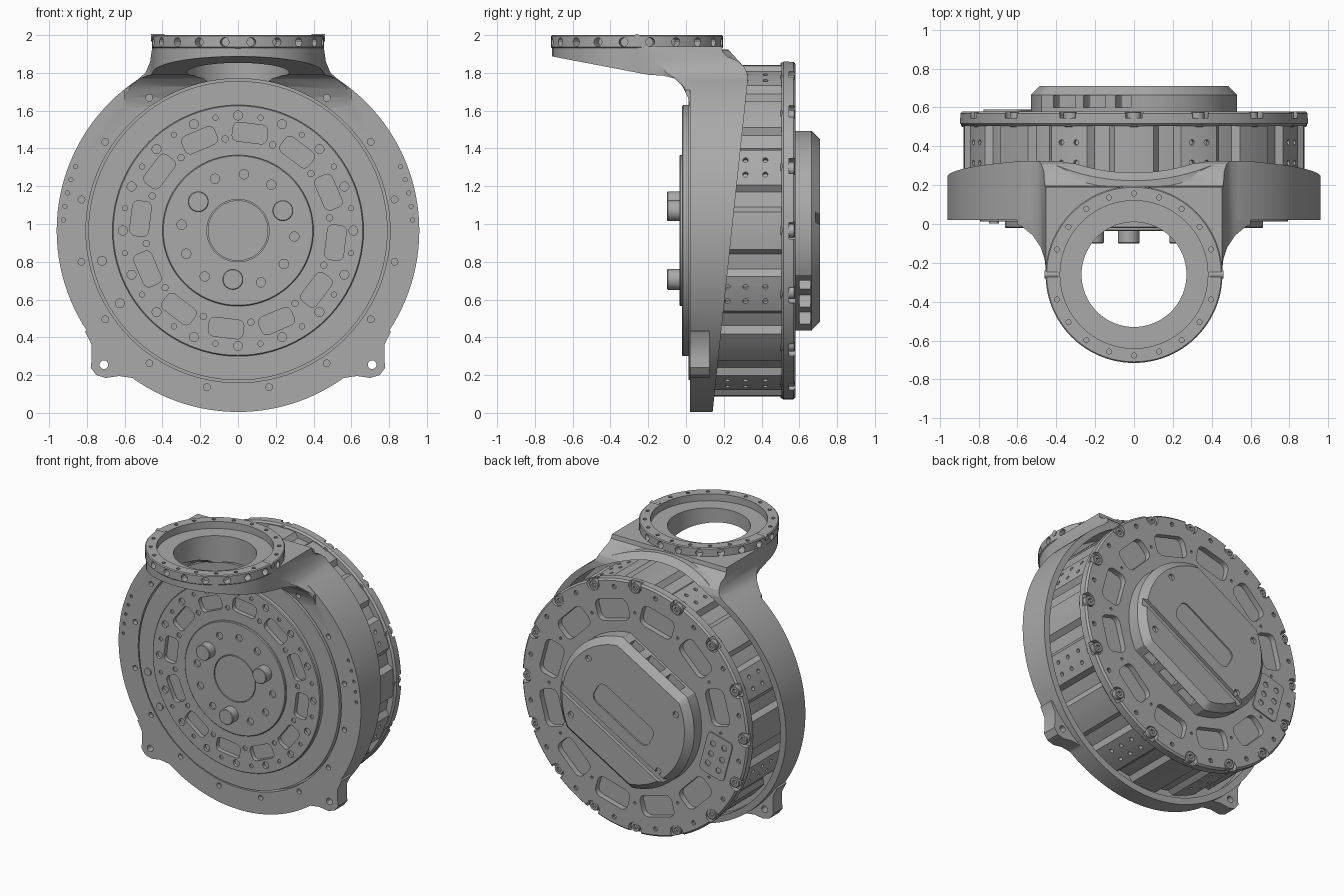
import bpy, bmesh, math
from mathutils import Matrix, Vector

cube = bpy.data.objects.get("Cube")
if cube:
    bpy.data.objects.remove(cube, do_unlink=True)

CZ = 0.965        # height of the main axis
RY = -0.26        # depth of the neck ring axis

grey = bpy.data.materials.new("machined grey")
grey.use_nodes = True
grey.diffuse_color = (0.4, 0.4, 0.4, 1)
grey.node_tree.nodes["Principled BSDF"].inputs["Base Color"].default_value = (0.4, 0.4, 0.4, 1)


def add_object(name, bm):
    bmesh.ops.recalc_face_normals(bm, faces=bm.faces)
    mesh = bpy.data.meshes.new(name)
    bm.to_mesh(mesh)
    bm.free()
    mesh.materials.append(grey)
    obj = bpy.data.objects.new(name, mesh)
    bpy.context.collection.objects.link(obj)
    return obj


def apply(obj, mod):
    bpy.context.view_layer.objects.active = obj
    bpy.ops.object.modifier_apply(modifier=mod.name)


def prism(name, outlines, axis, a, b, bevel=0, segments=1):
    """Extrude 2D outlines along an axis from a to b."""
    place = {"x": lambda p, t: (t, p[0], p[1]),
             "y": lambda p, t: (p[0], t, p[1]),
             "z": lambda p, t: (p[0], p[1], t)}[axis]
    bm = bmesh.new()
    for pts in outlines:
        low = [bm.verts.new(place(p, a)) for p in pts]
        high = [bm.verts.new(place(p, b)) for p in pts]
        bm.faces.new(low)
        bm.faces.new(high)
        for i in range(len(pts)):
            j = (i + 1) % len(pts)
            bm.faces.new((low[i], low[j], high[j], high[i]))
    obj = add_object(name, bm)
    if bevel:
        mod = obj.modifiers.new("bevel", "BEVEL")
        mod.width, mod.segments = bevel, segments
        mod.limit_method, mod.angle_limit = "ANGLE", math.radians(60)
        apply(obj, mod)
    return obj


def combine(obj, other, operation="DIFFERENCE"):
    mod = obj.modifiers.new("combine", "BOOLEAN")
    mod.operation, mod.object, mod.solver = operation, other, "EXACT"
    apply(obj, mod)
    bpy.data.objects.remove(other, do_unlink=True)


def polar(r, deg, cx=0, cy=CZ):
    t = math.radians(deg)
    return (cx + r * math.cos(t), cy + r * math.sin(t))


def circle(r, c=(0, CZ), n=96):
    return [polar(r, 360 * i / n, *c) for i in range(n)]


def holes(r, radius, angles, c=(0, CZ), n=14):
    return [circle(r, polar(radius, a, *c), n) for a in angles]


def slot(u, v, w, h, round_r, turn):
    """Rounded rectangle at (u, v) in a frame turned about the main axis."""
    pts = []
    for k, (sx, sy) in enumerate(((1, 1), (-1, 1), (-1, -1), (1, -1))):
        c = (u + sx * (w / 2 - round_r), v + sy * (h / 2 - round_r))
        pts += [polar(round_r, 90 * k + 22.5 * i, *c) for i in range(5)]
    t = math.radians(turn)
    return [(x * math.cos(t) - y * math.sin(t),
             CZ + x * math.sin(t) + y * math.cos(t)) for x, y in pts]


def radial_holes(name, centre, dirs, r0, r1, size):
    """Cylinders pointing outward; dirs holds (direction, offset) pairs."""
    bm = bmesh.new()
    for d, off in dirs:
        d = Vector(d)
        m = Matrix.Translation(Vector(centre) + Vector(off) + d * (r0 + r1) / 2)
        bmesh.ops.create_cone(bm, cap_ends=True, segments=12, radius1=size, radius2=size,
                              depth=r1 - r0, matrix=m @ d.to_track_quat("Z", "Y").to_matrix().to_4x4())
    return add_object(name, bm)


def every(step, start=0):
    return [start + step * i for i in range(round(360 / step))]


def mirrored(half):
    return half + [(-x, y) for x, y in reversed(half)]


# Housing: round flange with a slanted back, merged with the neck
housing = prism("housing", [circle(0.96, n=128)], "y", 0.02, 0.5)
slant = [(0, -0.1), (0.13, -0.1), (0.325, 1.74), (0.325, 1.79), (0.3, 1.84), (0.2, 1.95), (0, 1.95)]
combine(housing, prism("slant", [slant], "x", -1.2, 1.2), "INTERSECT")

plan = mirrored([polar(0.45, a, 0, RY) for a in range(-86, 1, 6)]
                + [(0.46, -0.18), (0.48, -0.12), (0.52, -0.06), (0.58, -0.01), (0.68, 0.021), (0.68, 0.4)])
neck = prism("neck", [plan], "z", 1.45, 1.94)
side = [(-0.75, 1.94), (-0.75, 1.895), (-0.2, 1.79), (-0.12, 1.785), (-0.06, 1.77), (-0.02, 1.73),
        (0.01, 1.67), (0.025, 1.6), (0.03, 1.5), (0.29, 1.5), (0.325, 1.74), (0.325, 1.79),
        (0.31, 1.83), (0.27, 1.865), (0.22, 1.885), (0.195, 1.91), (0.19, 1.94)]
combine(neck, prism("side", [side], "x", -1, 1), "INTERSECT")
front = mirrored([(0.6, 1.4), (0.6, 1.71), (0.53, 1.765), (0.49, 1.8), (0.465, 1.86), (0.452, 1.95)])
combine(neck, prism("front", [front], "y", -1, 1), "INTERSECT")
combine(housing, neck, "UNION")

# Two mounting ears
ear_half = [(0.45, 0.14), (0.56, 0.185), (0.63, 0.195), (0.7, 0.185), (0.75, 0.2), (0.78, 0.24),
            (0.775, 0.28), (0.775, 0.36), (0.81, 0.43), (0.7, 0.5)]
for s in (1, -1):
    combine(housing, prism("ear", [[(s * x, z) for x, z in ear_half]], "y", 0.02, 0.125), "UNION")

# Bore, front recess, rear clearance and flange holes
combine(housing, prism("bore", [circle(0.27, (0, RY), 64)], "z", 1.6, 2.1))
combine(housing, prism("recess", [circle(0.805)], "y", -0.2, 0.06))
combine(housing, prism("clearance", [circle(0.915)], "y", 0.1, 0.6))
flange_holes = holes(0.018, 0.845, every(22.5, 11.25))
for s in (0, 1):
    flange_holes += holes(0.011, 0.925, [180 * s + (1 - 2 * s) * a for a in (3.5, 8, 12.5, 17, 21.5)], n=10)
combine(housing, prism("flange_holes", flange_holes, "y", 0, 0.05))
combine(housing, prism("ear_holes", [circle(0.023, (s * 0.71, 0.255), 16) for s in (1, -1)], "y", -0.1, 0.3))

# Ring on top of the neck
ring = prism("neck_ring", [circle(0.455, (0, RY))], "z", 1.93, 2.0, 0.006)
combine(ring, prism("step", [circle(0.38, (0, RY))], "z", 1.95, 2.1))
combine(ring, prism("bore", [circle(0.27, (0, RY), 64)], "z", 1.8, 2.1))
combine(ring, prism("ring_holes", holes(0.013, 0.417, every(18), (0, RY), 10), "z", 1.97, 2.1))
ring_dirs = [((*polar(1, a, 0, 0), 0), (0, 0, 0)) for a in every(18, 9)]
combine(ring, radial_holes("side_holes", (0, RY, 1.963), ring_dirs, 0.4, 0.5, 0.024))
radial_holes("ring_pins", (0, RY, 1.985), [((s, 0, 0), (0, 0, 0)) for s in (1, -1)], 0.39, 0.46, 0.02)

# Front rotating discs
prism("outer_disc", [circle(0.792)], "y", 0.012, 0.12)
disc = prism("middle_disc", [circle(0.665)], "y", -0.02, 0.1, 0.005)
combine(disc, prism("slots", [slot(0.52, 0, 0.1, 0.185, 0.03, a) for a in every(30, -7)], "y", -0.1, 0.02))
combine(disc, prism("large_holes", holes(0.024, 0.61, every(22.5)), "y", -0.1, 0))
combine(disc, prism("small_holes", holes(0.014, 0.61, every(22.5, 11.25), n=10)
                    + holes(0.017, 0.49, every(30, 8), n=10), "y", -0.1, -0.01))
hub = prism("front_hub", [circle(0.4)], "y", -0.035, 0.05, 0.005)
combine(hub, prism("groove", [circle(0.165, n=64)], "y", -0.1, -0.022))
combine(hub, prism("hub_holes", holes(0.025, 0.3, [a for a in every(30, -6) if a % 120 != 24]), "y", -0.1, -0.01))
prism("centre_cap", [circle(0.16, n=64)], "y", -0.034, 0)
prism("drive_pins", holes(0.055, 0.26, (24, 144, 264), n=32), "y", -0.1, 0, 0.004)
prism("front_screws", [circle(0.026, c, 16) for c in ((-0.72, 0.805), (-0.625, 0.58))], "y", 0.003, 0.05)

# Ribbed drum with groups of side holes
rib = []
for a in every(22.5):
    rib += [polar(0.878, a + d) for d in (-6.5, -3, 0, 3, 6.5)] + [polar(0.845, a + d) for d in (8.5, 11.25, 14)]
drum = prism("drum", [rib], "y", 0.08, 0.51)
drum_dirs = []
for a in every(45, 22.5):
    for d in (-2.7, 2.7):
        x, z = polar(1, a + d, 0, 0)
        drum_dirs += [((x, 0, z), (0, y, 0)) for y in (0.22, 0.315, 0.42)]
combine(drum, radial_holes("drum_holes", (0, 0, CZ), drum_dirs, 0.85, 0.93, 0.014))

# Back plate with edge notches, windows and bolts
plate = prism("back_plate", [circle(0.895, n=128)], "y", 0.505, 0.58, 0.012)
combine(plate, prism("notches", holes(0.05, 0.87, every(22.5), n=20), "y", 0.545, 0.7))
combine(plate, prism("windows", [slot(0.68, 0, 0.15, 0.26, 0.045, a) for a in every(30, 15) if a != 195],
                     "y", 0.54, 0.7))
combine(plate, prism("plate_holes", holes(0.016, 0.84, every(22.5, 11.25), n=10)
                     + holes(0.01, 0.68, every(30), n=8), "y", 0.56, 0.7))
bolts = prism("edge_bolts", holes(0.036, 0.853, every(22.5), n=20), "y", 0.5, 0.577, 0.004)
combine(bolts, prism("sockets", holes(0.018, 0.853, every(22.5), n=6), "y", 0.56, 0.7))
tab = prism("connector_tab", [slot(0.67, 0, 0.2, 0.3, 0.03, 195)], "y", 0.55, 0.588)
combine(tab, prism("tab_holes", [circle(0.02, polar(r, a), 12) for r in (0.63, 0.72) for a in (188, 195, 202)],
                   "y", 0.575, 0.7))

# Rear cover with two flattened sides, turned in its own frame
TURN = 30
t = math.radians(TURN)
outline = []
for a in every(3.75):
    u, v = polar(0.53, a, 0, 0)
    v = max(-0.44, min(0.44, v))
    outline.append((u * math.cos(t) - v * math.sin(t), CZ + u * math.sin(t) + v * math.cos(t)))
cover = prism("rear_cover", [outline], "y", 0.5, 0.71, 0.045)
combine(cover, prism("channel", [slot(0, -0.19, 1.3, 0.05, 0.01, TURN)], "y", 0.685, 0.8))
combine(cover, prism("label_recess", [slot(0, 0, 0.5, 0.16, 0.05, TURN)], "y", 0.7, 0.8))
combine(cover, prism("cover_holes", holes(0.022, 0.43, (50, 165, 230, 345)), "y", 0.69, 0.8))
ports = [slot(u, s * 0.43, w, 0.12, 0.01, TURN) for s in (1, -1) for u, w in ((-0.16, 0.13), (0.02, 0.13), (0.19, 0.09))]
combine(cover, prism("ports", ports, "y", 0.6, 0.66))

# Smooth curved faces, keep machined edges sharp
for obj in bpy.context.collection.objects:
    if obj.type == "MESH" and grey.name in obj.data.materials:
        obj.data.shade_smooth()
        obj.data.set_sharp_from_angle(angle=math.radians(28))
